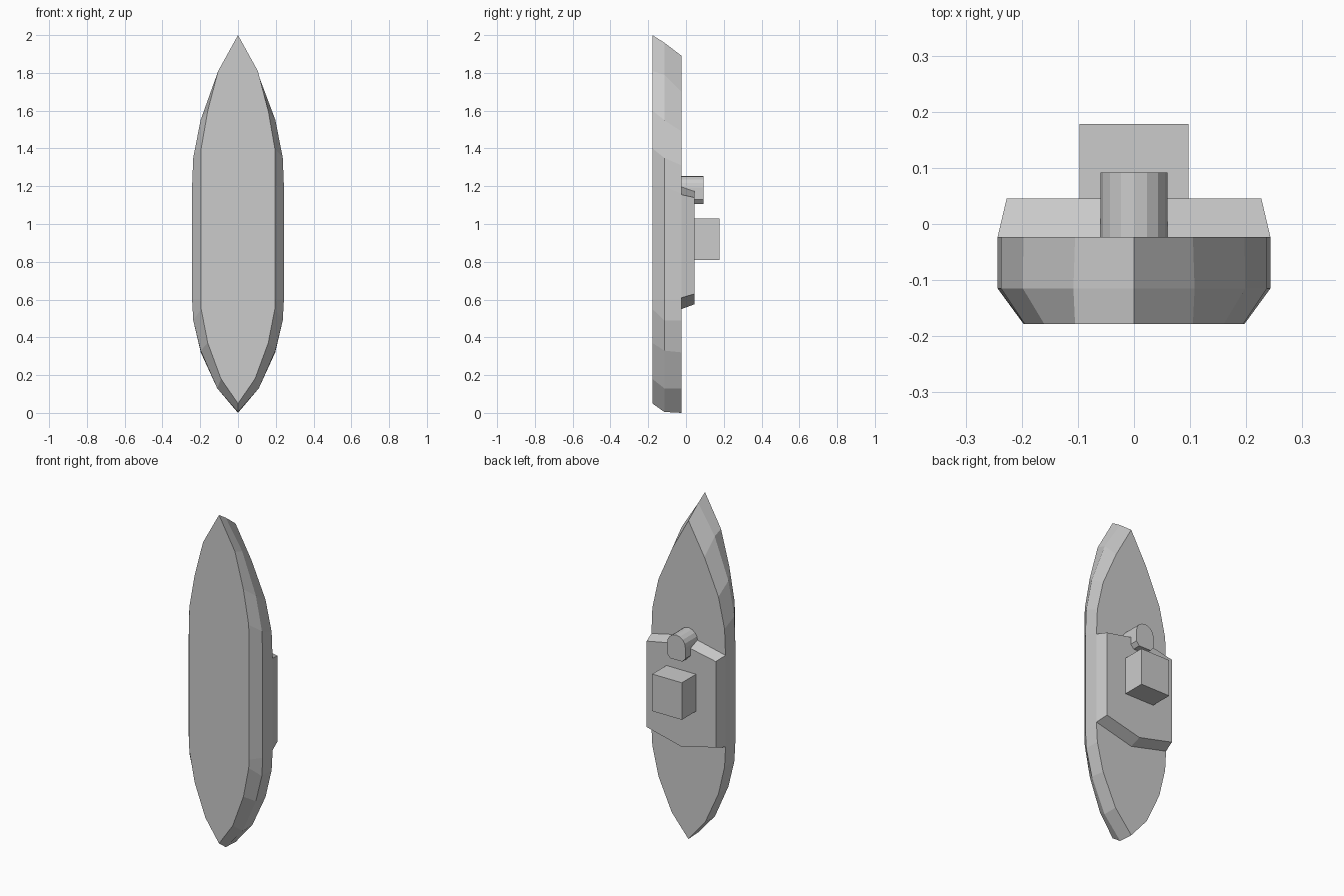
import bpy, math

if "Cube" in bpy.data.objects:
    bpy.data.objects.remove(bpy.data.objects["Cube"])


def loft(name, levels):
    """Stack closed (x, z) outlines along y; levels = [(y, outline), ...]."""
    n = len(levels[0][1])
    verts = [(x, y, z) for y, pts in levels for x, z in pts]
    faces = [list(range(n)), list(range(n * len(levels) - 1, n * (len(levels) - 1) - 1, -1))]
    for k in range(len(levels) - 1):
        a, b = k * n, (k + 1) * n
        for i in range(n):
            j = (i + 1) % n
            faces.append([a + j, a + i, b + i, b + j])
    me = bpy.data.meshes.new(name)
    me.from_pydata(verts, [], faces)
    me.validate()
    ob = bpy.data.objects.new(name, me)
    bpy.context.collection.objects.link(ob)
    # consistent outward normals
    import bmesh
    bm = bmesh.new()
    bm.from_mesh(me)
    bmesh.ops.recalc_face_normals(bm, faces=bm.faces)
    bm.to_mesh(me)
    bm.free()
    return ob


def mirrored(half):
    """Half outline from centre point to centre point, mirrored across x."""
    return half + [(-x, z) for x, z in reversed(half[1:-1])]


# Hull: keel plane, chine and deck outlines, bow at the top
keel = mirrored([(0, 2.0), (0.105, 1.81), (0.16, 1.60), (0.195, 1.40), (0.197, 1.2),
                 (0.197, 0.6), (0.195, 0.55), (0.16, 0.37), (0.09, 0.18), (0, 0.05)])
chine = mirrored([(0, 1.96), (0.108, 1.79), (0.198, 1.55), (0.237, 1.35), (0.243, 1.2),
                  (0.243, 0.6), (0.237, 0.49), (0.198, 0.33), (0.11, 0.13), (0, 0.005)])
deck = mirrored([(0, 1.89), (0.105, 1.70), (0.197, 1.49), (0.237, 1.31), (0.243, 1.16),
                 (0.243, 0.6), (0.237, 0.49), (0.197, 0.32), (0.11, 0.13), (0, 0.0)])
loft("hull", [(-0.178, keel), (-0.115, chine), (-0.023, deck)])

# Superstructure with chevron ends and sloped walls
base = mirrored([(0, 1.21), (0.243, 1.155), (0.243, 0.61), (0, 0.55)])
roof = mirrored([(0, 1.185), (0.227, 1.14), (0.227, 0.63), (0, 0.575)])
loft("superstructure", [(-0.023, base), (0.045, roof)])

# Bridge block
bridge = [(-0.097, 0.81), (0.097, 0.81), (0.097, 1.03), (-0.097, 1.03)]
loft("bridge_block", [(0.045, bridge), (0.178, bridge)])

# Round-fronted turret
arc = [(0.06 * math.cos(math.pi * i / 8), 1.193 + 0.062 * math.sin(math.pi * i / 8))
       for i in range(9)]
turret = arc + [(-0.06, 1.13), (-0.04, 1.107), (0.04, 1.107), (0.06, 1.13)]
loft("turret", [(-0.023, turret), (0.092, turret)])
